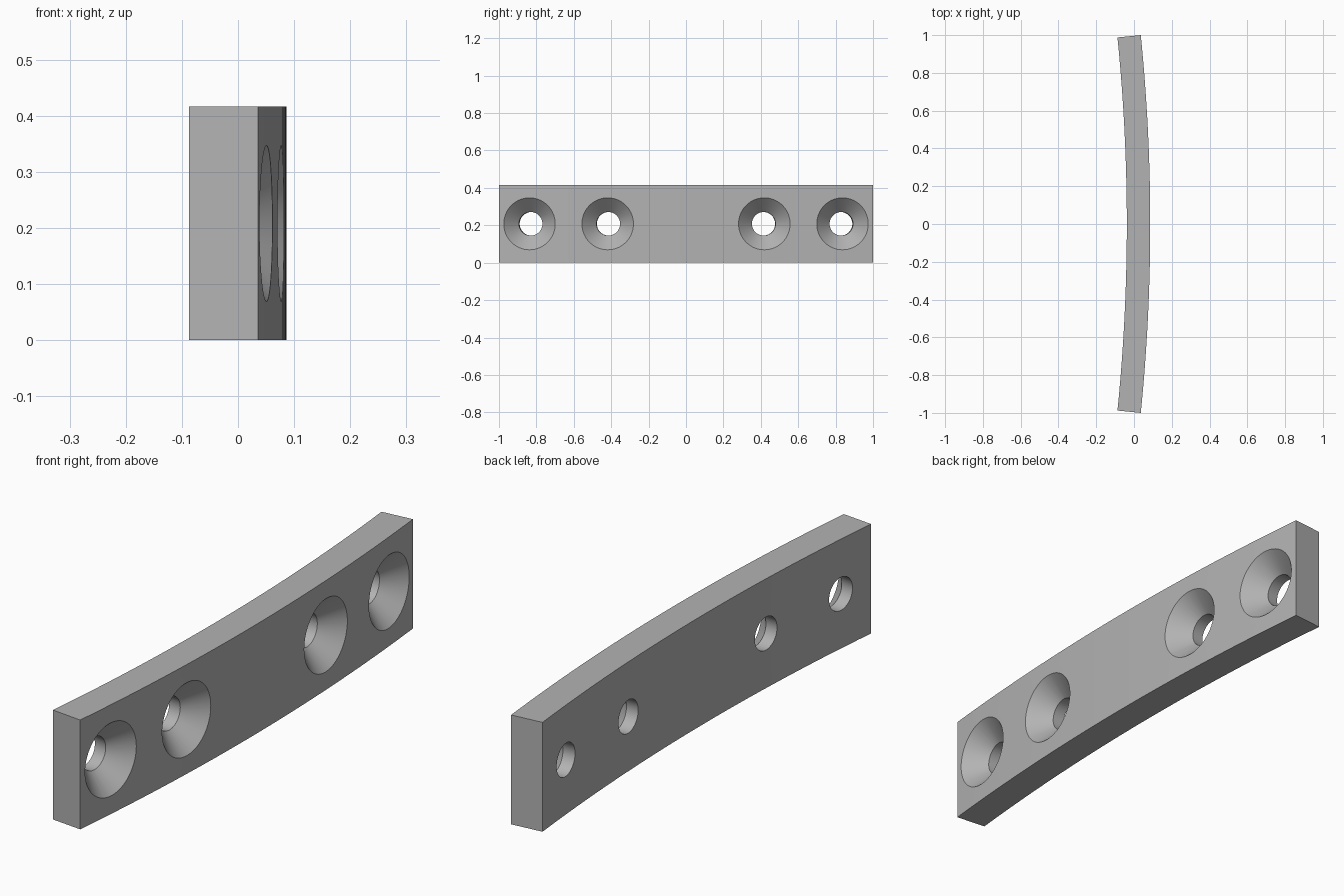
import bpy, bmesh, math
from mathutils import Matrix

OUTER_R, INNER_R = 10.0, 9.876
CENTRE_X = 0.086 - OUTER_R
HEIGHT = 0.416
HALF_ANGLE = math.asin(1 / OUTER_R)
SEGMENTS = 32
SINK_R, HOLE_R = 0.139, 0.063
SINK_DEPTH = SINK_R - HOLE_R          # 90 degree countersink
HOLE_ANGLES = [math.radians(a) for a in (-4.8, -2.4, 2.4, 4.8)]

cube = bpy.data.objects.get("Cube")
if cube:
    bpy.data.objects.remove(cube, do_unlink=True)

grey = bpy.data.materials.new("light grey")
grey.use_nodes = True
colour = (0.45, 0.45, 0.45, 1)
grey.diffuse_color = colour
grey.node_tree.nodes["Principled BSDF"].inputs["Base Color"].default_value = colour


def add_object(name, bm):
    bmesh.ops.recalc_face_normals(bm, faces=bm.faces)
    mesh = bpy.data.meshes.new(name)
    bm.to_mesh(mesh)
    bm.free()
    mesh.materials.append(grey)
    obj = bpy.data.objects.new(name, mesh)
    bpy.context.collection.objects.link(obj)
    return obj


def arc(radius):
    angles = [HALF_ANGLE * (2 * i / SEGMENTS - 1) for i in range(SEGMENTS + 1)]
    return [(CENTRE_X + radius * math.cos(a), radius * math.sin(a), 0) for a in angles]


# Curved bar: arc-shaped outline extruded upwards
bm = bmesh.new()
outline = arc(OUTER_R) + arc(INNER_R)[::-1]
base = bm.faces.new([bm.verts.new(p) for p in outline])
top = bmesh.ops.extrude_face_region(bm, geom=[base])["geom"]
bmesh.ops.translate(bm, vec=(0, 0, HEIGHT),
                    verts=[v for v in top if isinstance(v, bmesh.types.BMVert)])
bar = add_object("curved_bar", bm)

# Countersunk hole cutters: cone and bore turned about a radial axis
bm = bmesh.new()
extra = 0.03
sections = [(OUTER_R + extra, SINK_R + extra),
            (OUTER_R - SINK_DEPTH, HOLE_R),
            (INNER_R - extra, HOLE_R)]
for angle in HOLE_ANGLES:
    place = (Matrix.Translation((CENTRE_X, 0, HEIGHT / 2))
             @ Matrix.Rotation(angle, 4, 'Z') @ Matrix.Rotation(math.pi / 2, 4, 'Y'))
    rings = []
    for distance, radius in sections:
        ring = bmesh.ops.create_circle(bm, segments=64, radius=radius,
                                       matrix=place @ Matrix.Translation((0, 0, distance)))
        rings.append(ring["verts"])
    for a, b in zip(rings, rings[1:]):
        for i in range(len(a)):
            j = (i + 1) % len(a)
            bm.faces.new((a[i], a[j], b[j], b[i]))
    bm.faces.new(rings[0])
    bm.faces.new(rings[-1])
cutter = add_object("hole_cutter", bm)
cutter.hide_render = True

# Cut the holes, apply, and drop the cutter
cut = bar.modifiers.new("holes", 'BOOLEAN')
cut.operation = 'DIFFERENCE'
cut.solver = 'EXACT'
cut.object = cutter
bpy.ops.object.select_all(action='DESELECT')
bpy.context.view_layer.objects.active = bar
bar.select_set(True)
bpy.ops.object.modifier_apply(modifier=cut.name)
bpy.data.objects.remove(cutter, do_unlink=True)
bpy.ops.object.shade_smooth_by_angle(angle=math.radians(30))
